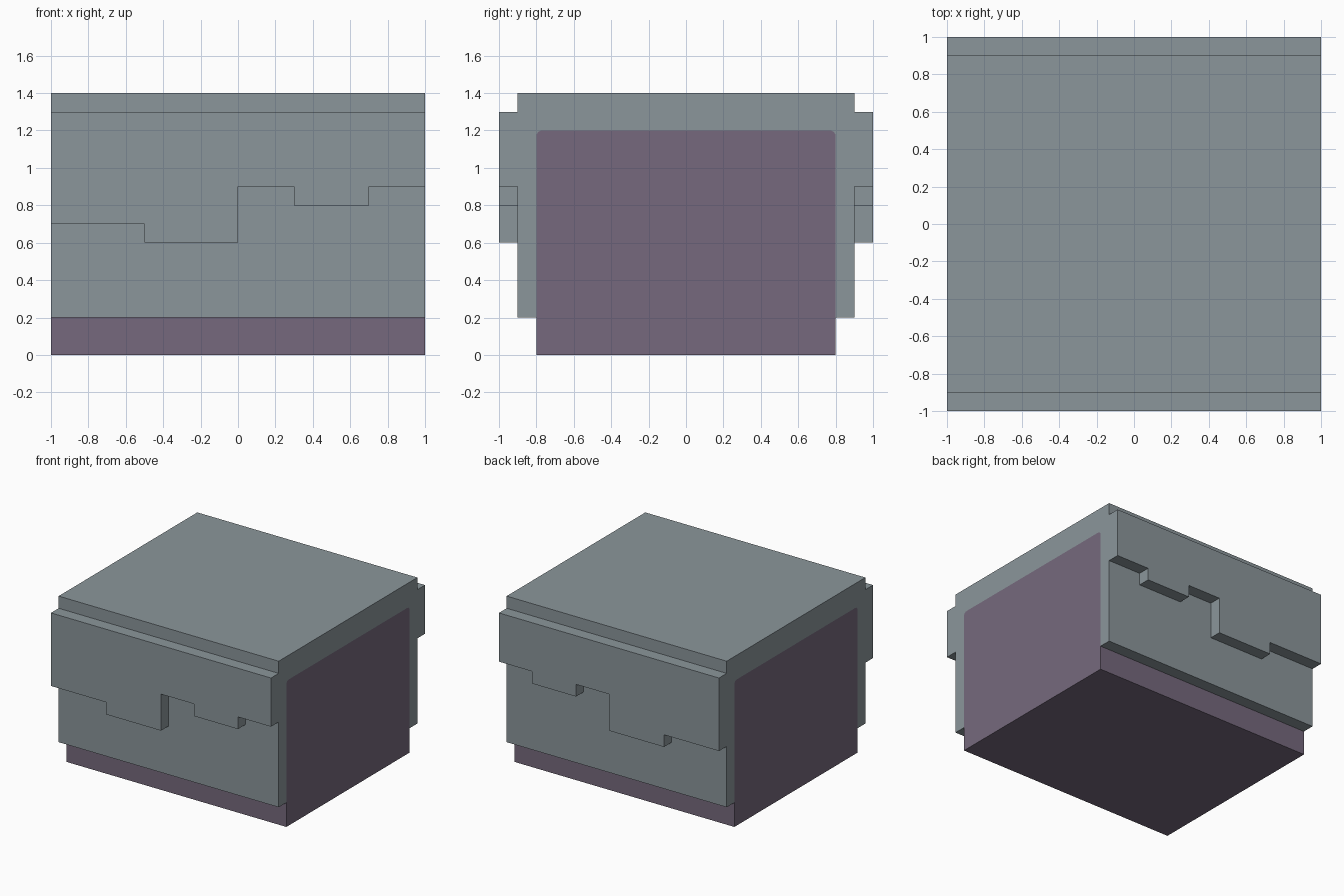
import bpy, math
from mathutils import Vector

if "Cube" in bpy.data.objects:
    bpy.data.objects.remove(bpy.data.objects["Cube"])


def material(name, rgb):
    m = bpy.data.materials.new(name)
    m.diffuse_color = (*rgb, 1)
    m.use_nodes = True
    m.node_tree.nodes["Principled BSDF"].inputs["Base Color"].default_value = m.diffuse_color
    return m


GREY = material("slate grey", (0.258, 0.305, 0.328))
PURPLE = material("dusty purple", (0.181, 0.141, 0.205))


def prism(name, outline, sweep, mat):
    """Extrude a closed 3D outline along the sweep vector."""
    n = len(outline)
    verts = [Vector(p) for p in outline]
    verts += [v + Vector(sweep) for v in verts]
    faces = [list(range(n))[::-1], list(range(n, 2 * n))]
    faces += [[i, (i + 1) % n, n + (i + 1) % n, n + i] for i in range(n)]
    mesh = bpy.data.meshes.new(name)
    mesh.from_pydata(verts, [], faces)
    mesh.materials.append(mat)
    obj = bpy.data.objects.new(name, mesh)
    bpy.context.collection.objects.link(obj)
    return obj


# Rounded top edge of the core, from the +y side over to the -y side
R = 0.03
right = [(0.8 - R + R * math.cos(a), 1.2 - R + R * math.sin(a))
         for a in (math.pi / 2 * i / 4 for i in range(5))]
arch = right + [(-y, z) for y, z in reversed(right)]

# Inner core
core = [(0.8, 0)] + arch + [(-0.8, 0)]
prism("core_block", [(-1, y, z) for y, z in core], (2, 0, 0), PURPLE)

# Cover that wraps the core's top and long sides
cover = ([(0.9, 0.2), (0.9, 1.4), (-0.9, 1.4), (-0.9, 0.2), (-0.8, 0.2)]
         + arch[::-1] + [(0.8, 0.2)])
prism("cover", [(-1, y, z) for y, z in cover][::-1], (2, 0, 0), GREY)

# Raised panels with stepped lower edges, mirrored front to back
steps = [(-1, 0.7), (-0.5, 0.7), (-0.5, 0.6), (0, 0.6), (0, 0.9),
         (0.3, 0.9), (0.3, 0.8), (0.7, 0.8), (0.7, 0.9), (1, 0.9)]
panel = steps + [(1, 1.3), (-1, 1.3)]
prism("back_panel", [(x, 0.9, z) for x, z in reversed(panel)], (0, 0.1, 0), GREY)
prism("front_panel", [(x, -1, z) for x, z in reversed(panel)], (0, 0.1, 0), GREY)
